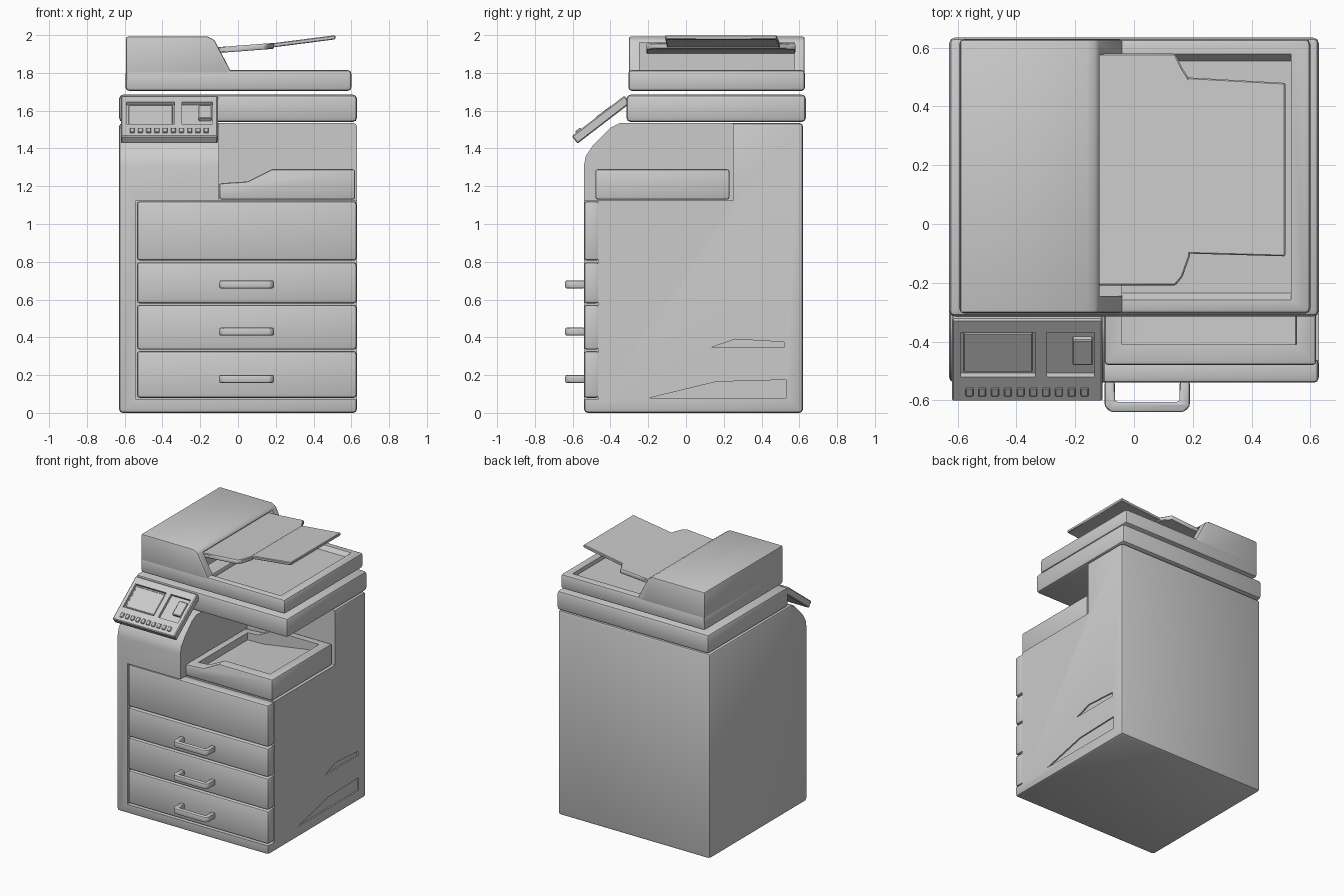
import bpy, bmesh, math
from mathutils import Matrix, Vector

if "Cube" in bpy.data.objects:
    bpy.data.objects.remove(bpy.data.objects["Cube"])

grey = bpy.data.materials.new("light grey plastic")
grey.diffuse_color = (0.6, 0.6, 0.6, 1)
grey.use_nodes = True
grey.node_tree.nodes["Principled BSDF"].inputs["Base Color"].default_value = grey.diffuse_color


def prism(name, pts, axis, a, b, matrix=None):
    """Extrude a 2D outline along an axis: x takes (y,z), y takes (x,z), z takes (x,y)."""
    place = {"x": lambda p, t: (t, p[0], p[1]),
             "y": lambda p, t: (p[0], t, p[1]),
             "z": lambda p, t: (p[0], p[1], t)}[axis]
    bm = bmesh.new()
    lo = [bm.verts.new(place(p, a)) for p in pts]
    hi = [bm.verts.new(place(p, b)) for p in pts]
    n = len(pts)
    bm.faces.new(lo)
    bm.faces.new(hi[::-1])
    for i in range(n):
        bm.faces.new((lo[i], hi[i], hi[(i + 1) % n], lo[(i + 1) % n]))
    if matrix:
        bm.transform(matrix)
    bmesh.ops.recalc_face_normals(bm, faces=bm.faces)
    mesh = bpy.data.meshes.new(name)
    bm.to_mesh(mesh)
    bm.free()
    mesh.materials.append(grey)
    ob = bpy.data.objects.new(name, mesh)
    bpy.context.collection.objects.link(ob)
    return ob


def box(name, x0, x1, y0, y1, z0, z1, matrix=None):
    return prism(name, [(x0, y0), (x1, y0), (x1, y1), (x0, y1)], "z", z0, z1, matrix)


def finish(ob, bevel=0.0, cutters=(), segments=2):
    """Round the edges, cut the openings, bake the result and smooth it."""
    if bevel:
        m = ob.modifiers.new("round", "BEVEL")
        m.width, m.segments, m.limit_method = bevel, segments, "ANGLE"
        m.angle_limit = math.radians(30)
    for c in cutters:
        m = ob.modifiers.new("cut", "BOOLEAN")
        m.operation, m.solver, m.object = "DIFFERENCE", "EXACT", c
    dg = bpy.context.evaluated_depsgraph_get()
    mesh = bpy.data.meshes.new_from_object(ob.evaluated_get(dg))
    ob.modifiers.clear()
    ob.data = mesh
    for c in cutters:
        bpy.data.objects.remove(c)
    bpy.ops.object.select_all(action="DESELECT")
    ob.select_set(True)
    bpy.context.view_layer.objects.active = ob
    bpy.ops.object.shade_smooth_by_angle(angle=math.radians(35))
    return ob


# Cabinet with a sloped upper front, output opening, drawer bay and side grips
body = prism("cabinet", [(-0.54, 0), (0.62, 0), (0.62, 1.535), (-0.35, 1.535),
                         (-0.40, 1.51), (-0.49, 1.42), (-0.53, 1.36), (-0.54, 1.31)],
             "x", -0.63, 0.63)
finish(body, 0.02, [
    box("opening_cutter", -0.10, 0.8, -0.8, 0.25, 1.125, 1.7),
    box("bay_cutter", -0.54, 0.8, -0.8, -0.465, 0.07, 1.125),
    prism("low_grip_cutter", [(-0.19, 0.08), (0.53, 0.08), (0.53, 0.175), (0.16, 0.165)],
          "x", 0.62, 0.7),
    prism("high_grip_cutter", [(0.13, 0.345), (0.52, 0.345), (0.52, 0.375), (0.26, 0.39)],
          "x", 0.62, 0.7)])

# Drawer fronts, the lower three with handles
for i, (z0, z1) in enumerate([(0.08, 0.327), (0.335, 0.572), (0.58, 0.797), (0.807, 1.12)]):
    finish(box(f"drawer_{i + 1}", -0.535, 0.628, -0.54, -0.46, z0, z1), 0.015)
for i, z in enumerate((0.18, 0.43, 0.68)):
    finish(prism(f"drawer_handle_{i + 1}",
                 [(-0.10, -0.535), (-0.10, -0.62), (-0.08, -0.64), (0.17, -0.64),
                  (0.19, -0.62), (0.19, -0.535), (0.155, -0.535), (0.155, -0.605),
                  (-0.065, -0.605), (-0.065, -0.535)], "z", z - 0.021, z + 0.021), 0.009)

# Output tray: low on the left, dished with a rim
tray = prism("output_tray", [(-0.10, 1.13), (0.62, 1.13), (0.62, 1.29), (0.18, 1.29),
                             (0.05, 1.225), (-0.10, 1.215)], "y", -0.48, 0.23)
finish(tray, 0.012, [prism("tray_cutter", [(-0.04, 1.165), (0.10, 1.17), (0.55, 1.24),
                                           (0.56, 1.4), (-0.04, 1.4)], "y", -0.41, 0.17)])

# Scanner bed
finish(box("scanner_bed", -0.63, 0.63, -0.315, 0.635, 1.54, 1.685), 0.022)

# Lid with a shallow dished top
lid = box("scanner_lid", -0.595, 0.60, -0.305, 0.63, 1.705, 1.815)
dish = [(-0.235, 1.785), (0.555, 1.785), (0.59, 1.83), (-0.27, 1.83)]
finish(lid, 0.018, [prism("dish_cutter", dish, "x", -0.05, 0.535)])

# Document feeder housing with a paper mouth on its right side
feeder = prism("document_feeder", [(-0.592, 1.75), (-0.592, 1.992), (-0.16, 1.992),
                                   (-0.125, 1.975), (-0.04, 1.812), (-0.04, 1.78),
                                   (-0.10, 1.75)], "y", -0.303, 0.628)
finish(feeder, 0.01, [box("mouth_cutter", -0.15, 0.2, -0.245, 0.575, 1.815, 1.962)])


# Sloping paper trays of the feeder
def sloped(name, outline, z0, z1, x0, slope):
    shear = Matrix.Identity(4)
    shear[2][0], shear[2][3] = slope, -slope * x0
    return prism(name, outline, "z", z0, z1, shear)


inner = sloped("feed_tray", [(-0.16, -0.21), (0.14, -0.21), (0.165, -0.18), (0.19, -0.11),
                             (0.19, 0.49), (0.165, 0.53), (0.14, 0.58), (-0.16, 0.58)],
               1.905, 1.936, -0.11, 0.075)
finish(inner, 0.005, segments=1)
finish(sloped("feed_tray_extension", [(0.16, -0.10), (0.515, -0.11), (0.515, 0.48),
                                      (0.16, 0.50)], 1.932, 1.954, 0.16, 0.128), 0.004, segments=1)

# Tilted control panel: u runs along x, v runs up the slope, w is its normal
tilt = Matrix.Translation((0, -0.605, 1.465)) @ Matrix.Rotation(math.radians(37.5), 4, "X")
k = 1 / math.cos(math.radians(37.5))
panel = box("control_panel", -0.62, -0.107, 0, 0.352, -0.05, 0, tilt)
v0, v1 = 0.085 * k, 0.235 * k
finish(panel, 0.006, [
    box("screen_cutter", -0.59, -0.335, v0, v1, -0.02, 0.05, tilt),
    box("keypad_cutter", -0.297, -0.135, v0, v1, -0.02, 0.05, tilt)], 1)
finish(box("screen", -0.58, -0.345, v0 + 0.01, v1 - 0.01, -0.022, -0.012, tilt), 0.004, segments=1)
finish(box("keypad", -0.21, -0.14, v0 + 0.05, v1 - 0.03, -0.022, 0.002, tilt), 0.004, segments=1)
for i in range(10):
    u = -0.56 + i * 0.0435
    finish(box(f"panel_button_{i + 1}", u - 0.013, u + 0.013, 0.028, 0.062, -0.005, 0.009, tilt),
           0.003, segments=1)
